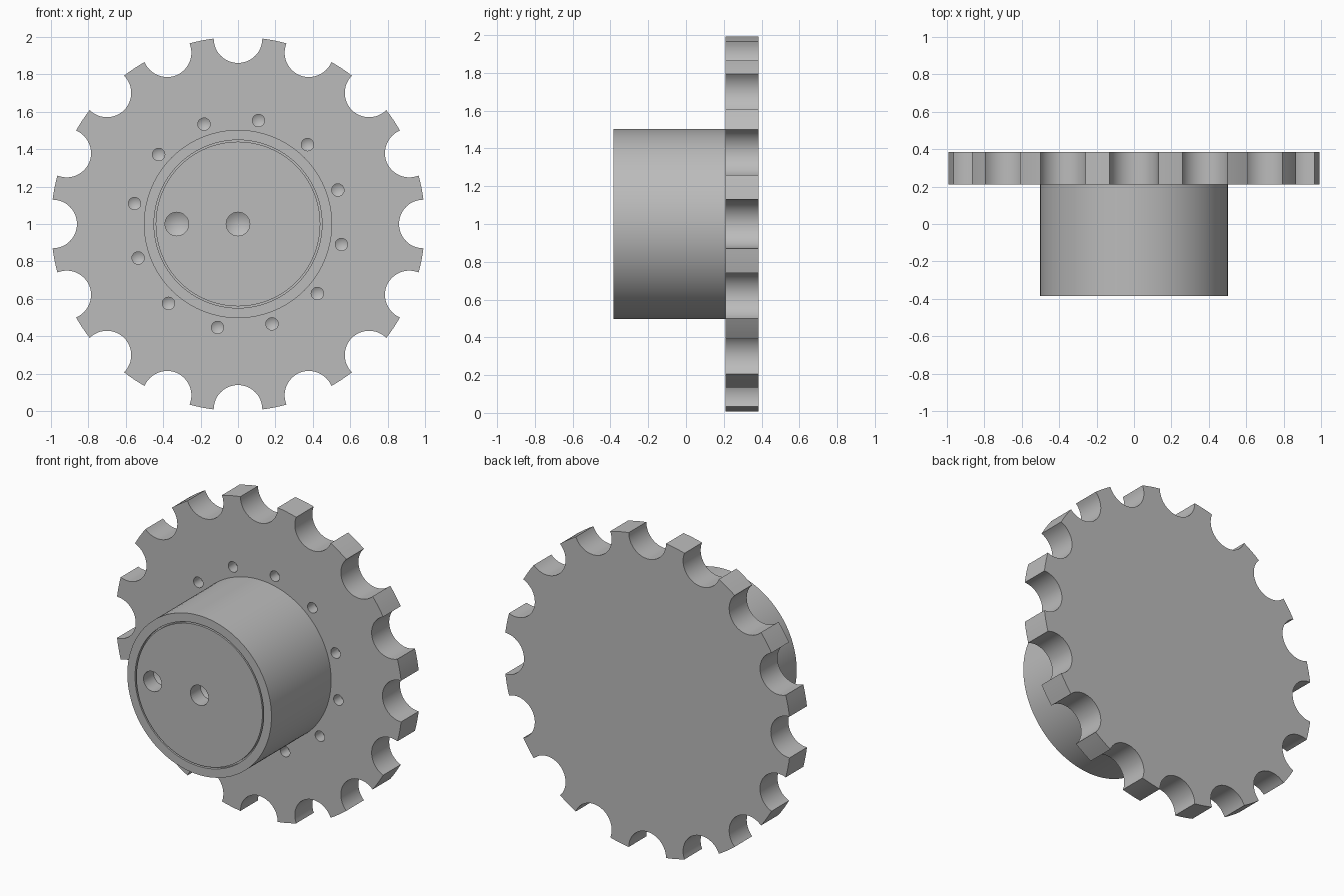
import bpy, bmesh, math
from mathutils import Vector

if "Cube" in bpy.data.objects:
    bpy.data.objects.remove(bpy.data.objects["Cube"])

CZ = 1.0                           # height of the wheel axis
FRONT, PLATE, BACK = -0.385, 0.21, 0.385

steel = bpy.data.materials.new("plain grey")
steel.diffuse_color = (0.5, 0.5, 0.5, 1)
steel.use_nodes = True
steel.node_tree.nodes["Principled BSDF"].inputs["Base Color"].default_value = steel.diffuse_color


def finish(name, bm):
    bmesh.ops.recalc_face_normals(bm, faces=bm.faces)
    mesh = bpy.data.meshes.new(name)
    bm.to_mesh(mesh)
    bm.free()
    mesh.materials.append(steel)
    obj = bpy.data.objects.new(name, mesh)
    bpy.context.collection.objects.link(obj)
    return obj


def lathe(bm, profile, x=0.0, z=CZ, steps=96):
    """Spin (radius, y) points about an axis along y."""
    verts = [bm.verts.new((x + r, y, z)) for r, y in profile]
    edges = [bm.edges.new(pair) for pair in zip(verts, verts[1:])]
    out = bmesh.ops.spin(bm, geom=verts + edges, cent=(x, 0, z), axis=(0, 1, 0),
                         dvec=(0, 0, 0), angle=math.tau, steps=steps)
    bmesh.ops.remove_doubles(bm, verts=bm.verts, dist=1e-5)


def drill(obj, places, radius, surface, depth):
    """Cut blind holes with conical bottoms into a front-facing surface."""
    bm = bmesh.new()
    for x, z in places:
        lathe(bm, [(0, surface + depth + radius * 0.6), (radius, surface + depth),
                   (radius, surface - 0.05), (0, surface - 0.05)], x, z, 32)
    cutter = finish("hole_cutter", bm)
    cutter.hide_render = True
    mod = obj.modifiers.new("holes", 'BOOLEAN')
    mod.operation, mod.solver, mod.object = 'DIFFERENCE', 'EXACT', cutter
    bpy.context.view_layer.objects.active = obj
    bpy.ops.object.modifier_apply(modifier=mod.name)
    bpy.data.objects.remove(cutter)


def smooth(obj):
    bpy.ops.object.select_all(action='DESELECT')
    obj.select_set(True)
    bpy.context.view_layer.objects.active = obj
    bpy.ops.object.shade_smooth_by_angle(angle=math.radians(30))


# Sprocket plate: sixteen round notches around a unit disc
TEETH, C, R = 16, 0.991, 0.13
a0 = math.acos((1 - C * C - R * R) / (2 * C * R))
half = math.atan2(R * math.sin(a0), C + R * math.cos(a0))
pitch = math.tau / TEETH
outline = []
for k in range(TEETH):
    mid = k * pitch
    for i in range(25):            # notch arc
        a = -a0 - (math.tau - 2 * a0) * i / 24
        u, t = C + R * math.cos(a), R * math.sin(a)
        outline.append((u * math.cos(mid) - t * math.sin(mid),
                        u * math.sin(mid) + t * math.cos(mid)))
    for i in range(1, 4):          # tooth tip arc
        a = mid + half + (pitch - 2 * half) * i / 4
        outline.append((math.cos(a), math.sin(a)))
bm = bmesh.new()
face = bm.faces.new([bm.verts.new((x, PLATE, CZ + z)) for x, z in outline])
ext = bmesh.ops.extrude_face_region(bm, geom=[face], use_keep_orig=True)
bmesh.ops.translate(bm, vec=Vector((0, BACK - PLATE, 0)),
                    verts=[v for v in ext["geom"] if isinstance(v, bmesh.types.BMVert)])
sprocket = finish("sprocket_plate", bm)

# Ring of twelve small holes around the hub
ring = [math.radians(18.8 + 30 * k) for k in range(12)]
drill(sprocket, [(0.564 * math.cos(a), CZ + 0.564 * math.sin(a)) for a in ring],
      0.033, PLATE, 0.07)
smooth(sprocket)

# Hub drum with a thin groove around its end cap
bm = bmesh.new()
lathe(bm, [(0, FRONT), (0.44, FRONT), (0.44, FRONT + 0.02), (0.449, FRONT + 0.02),
           (0.449, FRONT), (0.503, FRONT), (0.503, PLATE + 0.003), (0, PLATE + 0.003)])
hub = finish("hub_drum", bm)

# Centre hole and offset hole in the end cap
drill(hub, [(0, CZ), (-0.327, CZ)], 0.063, FRONT, 0.1)
smooth(hub)
